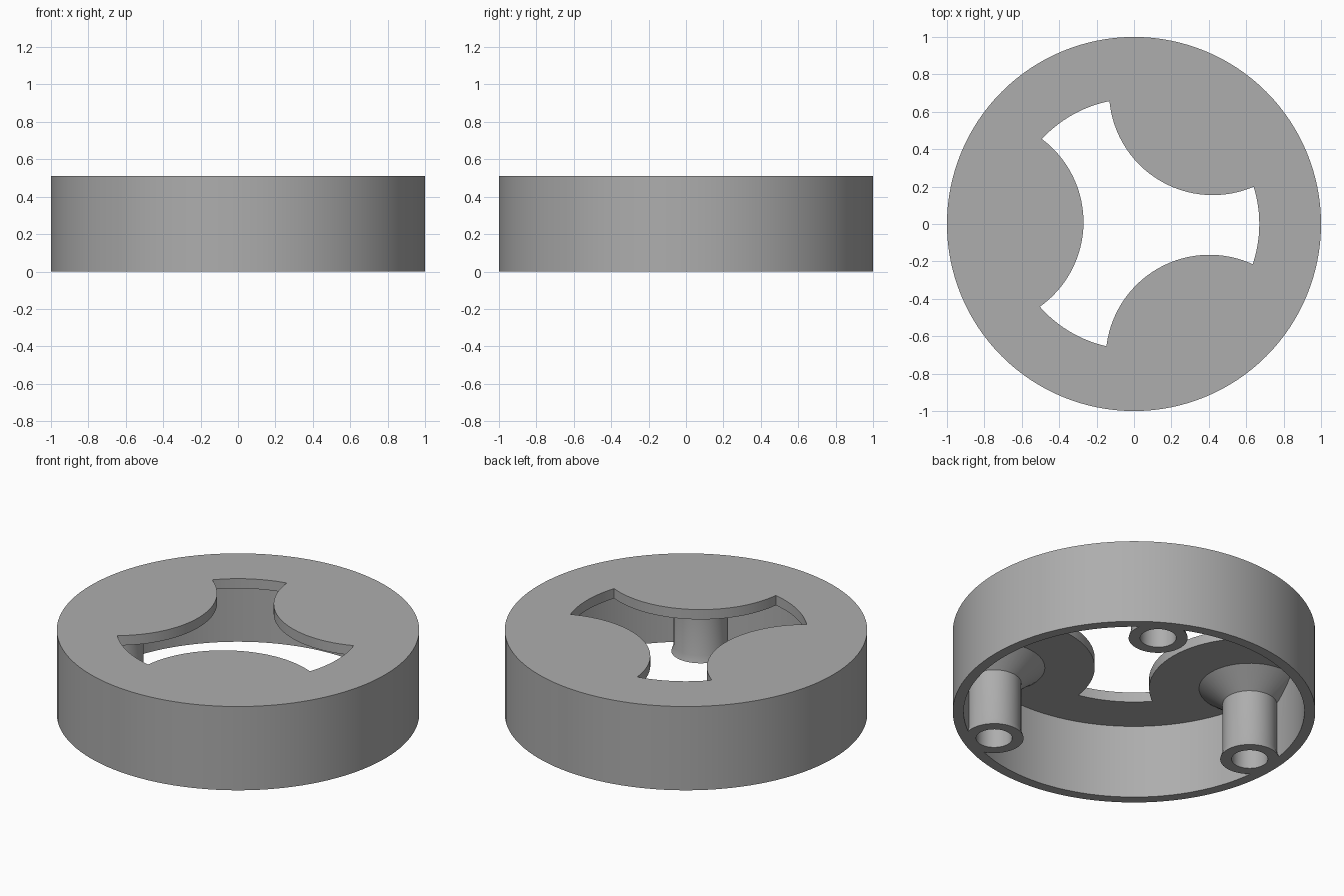
import bpy
import bmesh
import math
from mathutils import Vector

default = bpy.data.objects.get("Cube")
if default:
    bpy.data.objects.remove(default, do_unlink=True)

HEIGHT = 0.51
PLATE_Z = 0.45        # underside of the top plate
OUTER_R, INNER_R = 1.0, 0.94
OPENING_R = 0.67
LOBE_R, LOBE_DIST = 0.555, 0.825
TWIST = math.radians(-0.7)
LOBES = [Vector((math.cos(a), math.sin(a), 0)) * LOBE_DIST
         for a in (math.radians(d) + TWIST for d in (60, 180, 300))]

grey = bpy.data.materials.new("plain grey")
grey.use_nodes = True
grey.diffuse_color = (0.42, 0.42, 0.42, 1)
grey.node_tree.nodes["Principled BSDF"].inputs["Base Color"].default_value = grey.diffuse_color


def lathe(name, profile, segments, centre=(0, 0, 0)):
    """Solid of revolution; profile runs upward as (radius, z) and is capped."""
    bm = bmesh.new()
    rings = []
    for r, z in profile:
        rings.append([bm.verts.new((centre[0] + r * math.cos(t), centre[1] + r * math.sin(t), z))
                      for t in (math.tau * i / segments for i in range(segments))])
    for low, high in zip(rings, rings[1:]):
        for i in range(segments):
            j = (i + 1) % segments
            bm.faces.new((low[i], low[j], high[j], high[i]))
    bm.faces.new(rings[0][::-1])
    bm.faces.new(rings[-1])
    mesh = bpy.data.meshes.new(name)
    bm.to_mesh(mesh)
    bm.free()
    mesh.materials.append(grey)
    obj = bpy.data.objects.new(name, mesh)
    bpy.context.collection.objects.link(obj)
    return obj


def combine(target, operation, tool):
    """Apply a boolean and discard the tool."""
    mod = target.modifiers.new(operation, "BOOLEAN")
    mod.operation, mod.solver, mod.object = operation, "EXACT", tool
    bpy.context.view_layer.update()
    result = bpy.data.meshes.new_from_object(
        target.evaluated_get(bpy.context.evaluated_depsgraph_get()))
    target.modifiers.clear()
    target.data = result
    bpy.data.objects.remove(tool, do_unlink=True)


# Round cap, hollow from below
cap = lathe("round_cap", [(OUTER_R, 0), (OUTER_R, HEIGHT)], 128)
combine(cap, "DIFFERENCE", lathe("cavity", [(INNER_R, -0.1), (INNER_R, PLATE_Z)], 128))

# Three-armed opening: a disc with three round lobes left standing
opening = lathe("opening", [(OPENING_R, 0.2), (OPENING_R, 0.7)], 128)
for p in LOBES:
    combine(opening, "DIFFERENCE", lathe("lobe", [(LOBE_R, 0.1), (LOBE_R, 0.8)], 96, p))
combine(cap, "DIFFERENCE", opening)

# Screw posts with flared feet and conical roots, trimmed to the wall
for p in LOBES:
    post = lathe("post", [(0.163, 0), (0.15, 0.04), (0.15, 0.35),
                          (0.28, PLATE_Z), (0.28, PLATE_Z + 0.03)], 48, p)
    combine(post, "INTERSECT", lathe("trim", [(0.97, -0.1), (0.97, 0.6)], 128))
    combine(cap, "UNION", post)
    combine(cap, "DIFFERENCE", lathe("screw_hole", [(0.1, -0.1), (0.1, 0.4)], 48, p))

# Smooth curved walls, crisp edges
bpy.ops.object.select_all(action="DESELECT")
cap.select_set(True)
bpy.context.view_layer.objects.active = cap
bpy.ops.object.shade_smooth_by_angle(angle=math.radians(30))
